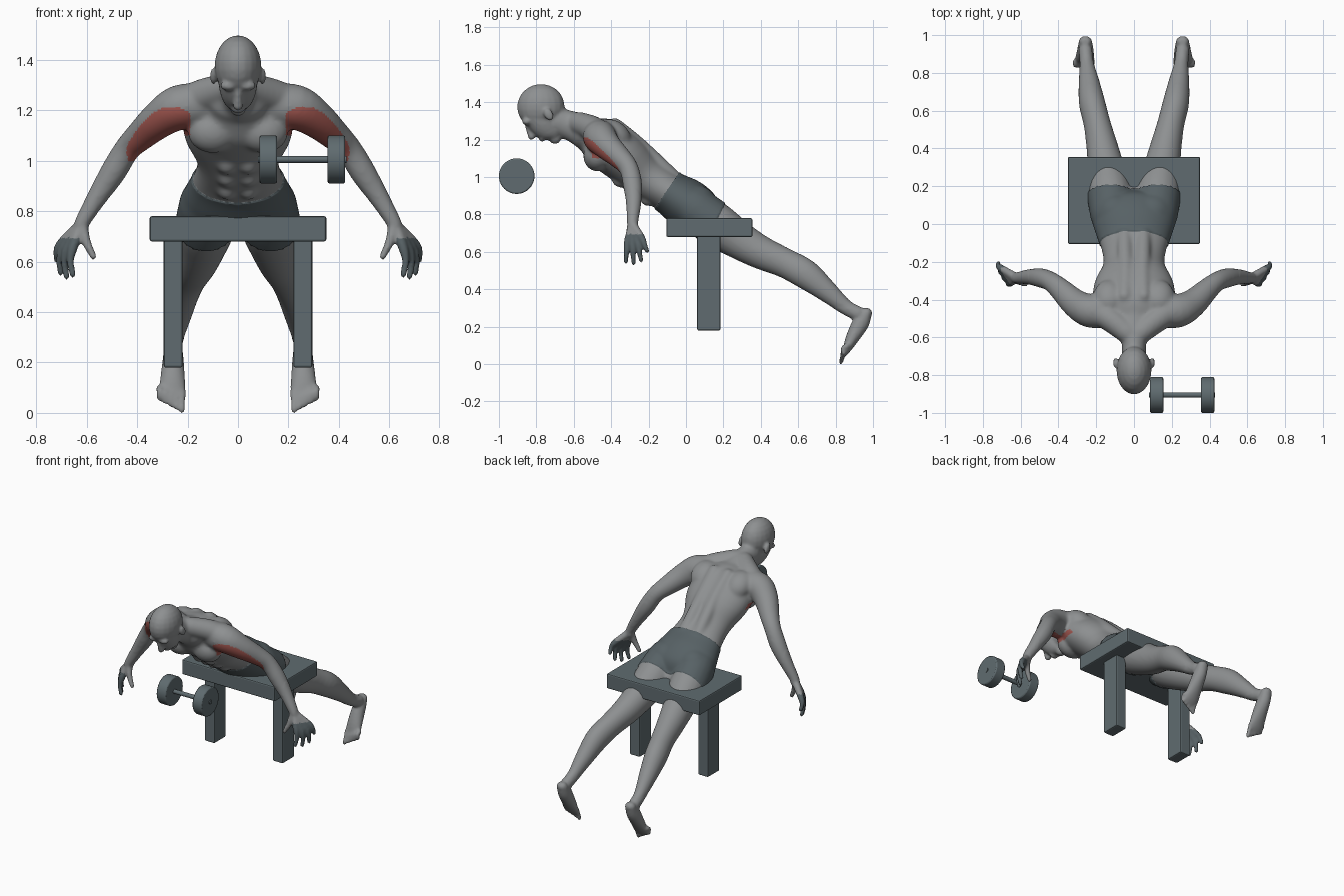
import bpy, bmesh, math
from mathutils import Vector, Matrix

cube = bpy.data.objects.get("Cube")
if cube:
    bpy.data.objects.remove(cube, do_unlink=True)


def material(name, r, g, b):
    m = bpy.data.materials.new(name)
    m.use_nodes = True
    m.diffuse_color = (r, g, b, 1)
    m.node_tree.nodes["Principled BSDF"].inputs["Base Color"].default_value = (r, g, b, 1)
    return m


skin = material("skin grey", 0.27, 0.28, 0.285)
dark = material("shorts slate", 0.095, 0.12, 0.13)
red = material("muscle red", 0.36, 0.095, 0.08)
slate = material("equipment slate", 0.115, 0.148, 0.16)


def add_object(name, bm, mats):
    mesh = bpy.data.meshes.new(name)
    bm.to_mesh(mesh)
    bm.free()
    ob = bpy.data.objects.new(name, mesh)
    bpy.context.collection.objects.link(ob)
    for m in mats:
        mesh.materials.append(m)
    return ob


def bevel(ob, width):
    b = ob.modifiers.new("Bevel", "BEVEL")
    b.width, b.segments, b.limit_method = width, 2, "ANGLE"


def block(name, centre, size):
    bm = bmesh.new()
    bmesh.ops.create_cube(bm, size=1, matrix=Matrix.Translation(centre) @ Matrix.Diagonal((*size, 1)))
    bevel(add_object(name, bm, [slate]), 0.008)


def rod(name, x0, x1, y, z, r, edge):
    bm = bmesh.new()
    bmesh.ops.create_cone(bm, cap_ends=True, segments=40, radius1=r, radius2=r, depth=x1 - x0,
                          matrix=Matrix.Translation(((x0 + x1) / 2, y, z)) @ Matrix.Rotation(math.pi / 2, 4, "Y"))
    ob = add_object(name, bm, [slate])
    bpy.ops.object.select_all(action="DESELECT")
    ob.select_set(True)
    bpy.context.view_layer.objects.active = ob
    bpy.ops.object.shade_smooth_by_angle()
    if edge:
        bevel(ob, edge)


# Bench
block("bench_top", (0, 0.125, 0.73), (0.7, 0.46, 0.1))
for side, s in (("left", 1), ("right", -1)):
    block(f"bench_leg_{side}", (s * 0.257, 0.122, 0.435), (0.075, 0.125, 0.51))

# Dumbbell
rod("dumbbell_bar", 0.08, 0.43, -0.905, 1.005, 0.014, 0)
for i, x in enumerate((0.085, 0.355)):
    rod(f"dumbbell_weight_{i + 1}", x, x + 0.07, -0.905, 1.005, 0.095, 0.007)

# Body volumes are gathered here and fused into one skin
body = bmesh.new()


def ring(centre, u, v, n):
    return [body.verts.new(centre + u * math.cos(a) + v * math.sin(a))
            for a in (2 * math.pi * k / n for k in range(n))]


def bridge(rings, n):
    for a, b in zip(rings, rings[1:]):
        for k in range(n):
            body.faces.new((a[k], a[(k + 1) % n], b[(k + 1) % n], b[k]))
    body.faces.new(rings[0][::-1])
    body.faces.new(rings[-1])


def ball(x, y, z, rx, ry, rz, tilt=0, pair=True):
    turn = Matrix.Rotation(tilt, 3, "X")
    u, v, w = turn @ Vector((rx, 0, 0)), turn @ Vector((0, ry, 0)), turn @ Vector((0, 0, rz))
    for s in ((1, -1) if pair else (1,)):
        centre = Vector((s * x, y, z))
        angles = [math.pi * (k + 0.5) / 12 for k in range(12)]
        bridge([ring(centre - w * math.cos(a), u * math.sin(a), v * math.sin(a), 20) for a in angles], 20)


def smooth_path(pts, steps=4):
    pts = [Vector(p if len(p) == 5 else (*p, p[3])) for p in pts]
    out = []
    for i in range(len(pts) - 1):
        a, b, c, d = pts[max(i - 1, 0)], pts[i], pts[i + 1], pts[min(i + 2, len(pts) - 1)]
        for k in range(steps):
            t = k / steps
            out.append(0.5 * (2 * b + (c - a) * t + (2 * a - 5 * b + 4 * c - d) * t * t
                              + (3 * b - a - 3 * c + d) * t ** 3))
    return out + [pts[-1]]


def tube(sections, pair=True, ref=(1, 0, 0), n=20):
    """Round-ended tube through (x, y, z, half width, half depth) sections."""
    path = smooth_path(sections)
    last = len(path) - 1
    for s in ((1, -1) if pair else (1,)):
        cen = [Vector((s * p[0], p[1], p[2])) for p in path]
        rings = []
        for i, p in enumerate(path):
            t = (cen[min(i + 1, last)] - cen[max(i - 1, 0)]).normalized()
            u = (Vector(ref) - t * t.dot(Vector(ref))).normalized()
            v = t.cross(u)
            angles = (-1.25, -0.8, -0.4, 0) if i == 0 else (0, 0.4, 0.8, 1.25) if i == last else (0,)
            for a in angles:
                rings.append(ring(cen[i] + t * min(p[3], p[4]) * math.sin(a),
                                  u * p[3] * math.cos(a), v * p[4] * math.cos(a), n))
        bridge(rings, n)


# Torso with chest, back, belly and seat muscles
tube([(0, -0.52, 1.23, 0.125, 0.095), (0, -0.44, 1.185, 0.21, 0.135), (0, -0.325, 1.1, 0.212, 0.135),
      (0, -0.215, 1.0, 0.162, 0.12), (0, -0.1, 0.925, 0.18, 0.112), (0, 0, 0.86, 0.212, 0.13),
      (0, 0.08, 0.8, 0.225, 0.12), (0, 0.13, 0.76, 0.15, 0.07)], pair=False, n=36)
ball(0.1, -0.475, 1.115, 0.1, 0.075, 0.085)
ball(0.13, -0.385, 1.23, 0.085, 0.1, 0.07, -0.6)
ball(0.1, 0.06, 0.85, 0.105, 0.1, 0.1)
tube([(0.05, -0.38, 1.275, 0.042), (0.045, -0.245, 1.165, 0.042), (0.05, -0.06, 0.99, 0.042)])
tube([(0.035, -0.575, 1.29, 0.06), (0.13, -0.5, 1.26, 0.068), (0.22, -0.45, 1.225, 0.065)], ref=(0, 1, 0))
for k in range(3):
    ball(0.042, -0.355 + 0.075 * k, 0.985 - 0.05 * k, 0.04, 0.045, 0.04, -0.6)

# Neck and head
tube([(0, -0.7, 1.3, 0.064, 0.075), (0, -0.6, 1.268, 0.068, 0.082), (0, -0.5, 1.22, 0.1, 0.1)], pair=False)
ball(0, -0.775, 1.375, 0.093, 0.128, 0.122, 0, False)
tube([(0, -0.795, 1.335, 0.08, 0.085), (0, -0.755, 1.28, 0.073, 0.08),
      (0, -0.715, 1.235, 0.054, 0.06), (0, -0.7, 1.208, 0.032, 0.032)], pair=False)
tube([(0, -0.85, 1.275, 0.012), (0, -0.825, 1.218, 0.02)], pair=False)
ball(0, -0.77, 1.203, 0.028, 0.015, 0.014, 0, False)
ball(0.036, -0.852, 1.297, 0.035, 0.024, 0.02)
ball(0.097, -0.735, 1.335, 0.014, 0.024, 0.036, 0.5)

# Arms, fingers and thumbs
tube([(0.13, -0.46, 1.22, 0.085), (0.23, -0.46, 1.212, 0.09), (0.31, -0.42, 1.165, 0.076),
      (0.385, -0.35, 1.1, 0.061), (0.44, -0.305, 1.045, 0.052), (0.495, -0.285, 0.955, 0.052),
      (0.555, -0.28, 0.86, 0.041), (0.61, -0.285, 0.77, 0.031), (0.622, -0.285, 0.74, 0.03)], ref=(0, 1, 0))
knuckles = [(0.655, -0.312, 0.655), (0.675, -0.287, 0.65), (0.69, -0.26, 0.655), (0.7, -0.236, 0.672)]
tips = [(0.655, -0.322, 0.548), (0.68, -0.28, 0.54), (0.703, -0.24, 0.555), (0.717, -0.208, 0.605)]
for knuckle, tip in zip(knuckles, tips):
    bend = Vector(knuckle).lerp(Vector(tip), 0.5) + Vector((0.01, 0, 0))
    tube([(0.622, -0.285, 0.745, 0.024), (*knuckle, 0.02), (*bend, 0.015), (*tip, 0.0125)], ref=(0, 1, 0), n=12)
tube([(0.618, -0.292, 0.735, 0.024), (0.6, -0.308, 0.675, 0.018), (0.573, -0.318, 0.62, 0.0135)], ref=(0, 1, 0), n=12)

# Legs, feet and toes
tube([(0.115, 0.05, 0.83, 0.112), (0.128, 0.17, 0.74, 0.117), (0.145, 0.28, 0.665, 0.1, 0.103),
      (0.167, 0.4, 0.597, 0.085, 0.09), (0.195, 0.53, 0.54, 0.072, 0.08), (0.222, 0.64, 0.48, 0.07, 0.08),
      (0.238, 0.75, 0.392, 0.056, 0.06), (0.25, 0.85, 0.308, 0.038, 0.042), (0.257, 0.92, 0.27, 0.036, 0.04)])
tube([(0.257, 0.965, 0.272, 0.035, 0.031), (0.257, 0.935, 0.22, 0.041, 0.045), (0.259, 0.89, 0.14, 0.049, 0.036),
      (0.262, 0.86, 0.08, 0.055, 0.022), (0.264, 0.848, 0.058, 0.052, 0.015)])
for k in range(5):
    x = 0.222 + 0.022 * k
    tube([(x, 0.858, 0.08 + 0.004 * k, 0.016), (x, 0.84, 0.045 + 0.01 * k, 0.013),
          (x, 0.828 + 0.004 * k, 0.011 + 0.012 * k, 0.0125)], n=12)

# Fuse the volumes
bmesh.ops.recalc_face_normals(body, faces=body.faces)
figure = add_object("figure", body, [])
remesh = figure.modifiers.new("Fuse", "REMESH")
remesh.mode, remesh.voxel_size = "VOXEL", 0.008
fused = bpy.data.meshes.new_from_object(figure.evaluated_get(bpy.context.evaluated_depsgraph_get()))
figure.modifiers.clear()
figure.data = fused
fused.materials.clear()
for m in (skin, dark, red):
    fused.materials.append(m)

# Soften the whole skin a little, and the joints of trunk and limbs more
bm = bmesh.new()
bm.from_mesh(fused)
limbs = [v for v in bm.verts if abs(v.co.x) < 0.56 and v.co.z > 0.3 and v.co.y > -0.67]
for verts, repeats in ((bm.verts[:], 2), (limbs, 8)):
    for k in range(repeats):
        bmesh.ops.smooth_vert(bm, verts=verts, factor=0.5, use_axis_x=True, use_axis_y=True, use_axis_z=True)

# Shorts lie between a waist plane and a hem plane
waist_n, waist_p = Vector((0, 0.83, -0.56)), Vector((0, -0.04, 1.02))
hem_n, hem_p = Vector((0, 0.9, -0.43)), Vector((0, 0.2, 0.84))
for n, p in ((waist_n, waist_p), (hem_n, hem_p)):
    bmesh.ops.bisect_plane(bm, geom=bm.verts[:] + bm.edges[:] + bm.faces[:], plane_co=p, plane_no=n)
bm.normal_update()


def part_colour(f):
    c, n = f.calc_center_median(), f.normal
    x = abs(c.x)
    if x < 0.3 and (c - waist_p).dot(waist_n) > 0 and (c - hem_p).dot(hem_n) < 0:
        return 1
    if x > 0.628 and c.z < 0.695:
        return 1
    upper = 1.215 - 5 * (x - 0.265) ** 2
    lower = 1.1 if x < 0.28 else 1.0
    if 0.19 < x < 0.44 and lower < c.z < upper and n.y < 0.1:
        return 2
    return 0


for f in bm.faces:
    f.material_index = part_colour(f)
    f.smooth = True
cloth = [(v, v.normal.copy()) for v in bm.verts
         if abs(v.co.x) < 0.3 and all(f.material_index == 1 for f in v.link_faces)]
for v, n in cloth:
    v.co += n * 0.006
bm.to_mesh(fused)
bm.free()
